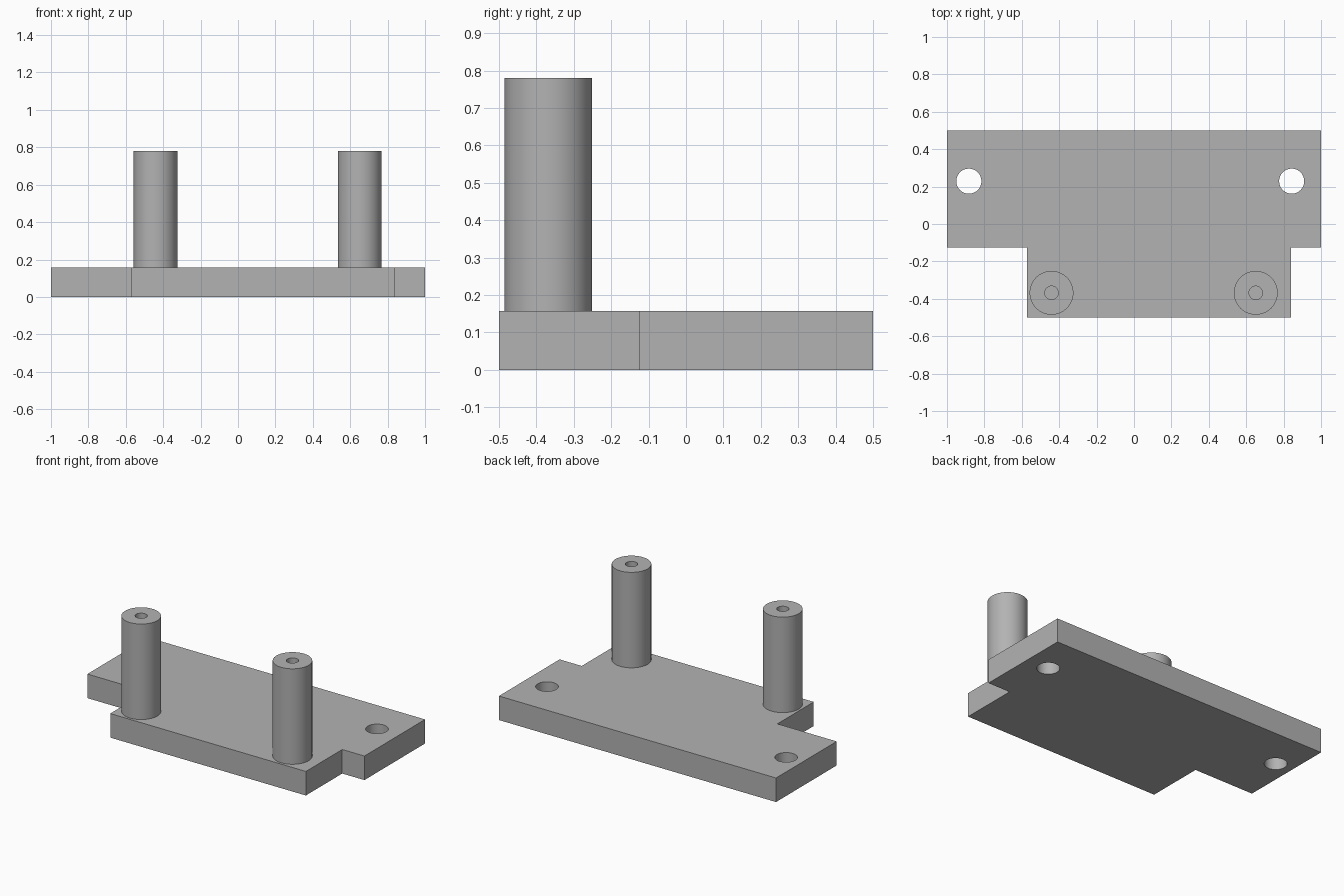
import bpy
import bmesh
from math import radians

cube = bpy.data.objects.get("Cube")
if cube:
    bpy.data.objects.remove(cube, do_unlink=True)

PLATE_TOP = 0.157
POST_TOP = 0.78
POST_RADIUS = 0.117
BORE_RADIUS = 0.036
HOLE_RADIUS = 0.067

grey = bpy.data.materials.new("plain grey")
grey.use_nodes = True
grey.diffuse_color = (0.45, 0.45, 0.45, 1)
grey.node_tree.nodes["Principled BSDF"].inputs["Base Color"].default_value = grey.diffuse_color


def cylinder(name, x, y, radius, bottom, top):
    bpy.ops.mesh.primitive_cylinder_add(
        vertices=64, radius=radius, depth=top - bottom,
        location=(x, y, (bottom + top) / 2))
    obj = bpy.context.object
    obj.name = name
    obj.data.materials.append(grey)
    return obj


def drill(target, x, y, radius, bottom, top):
    """Cut a round hole and remove the cutter afterwards."""
    cutter = cylinder("hole_cutter", x, y, radius, bottom, top)
    cutter.hide_render = True
    mod = target.modifiers.new("hole", 'BOOLEAN')
    mod.operation = 'DIFFERENCE'
    mod.solver = 'EXACT'
    mod.object = cutter
    bpy.context.view_layer.objects.active = target
    bpy.ops.object.modifier_apply(modifier=mod.name)
    bpy.data.objects.remove(cutter, do_unlink=True)


def smooth(obj):
    bpy.ops.object.select_all(action='DESELECT')
    obj.select_set(True)
    bpy.context.view_layer.objects.active = obj
    bpy.ops.object.shade_smooth_by_angle(angle=radians(30))


# Base plate: wide back bar with an off-centre tongue towards the front
outline = [(-1, 0.5), (-1, -0.125), (-0.572, -0.125), (-0.572, -0.5),
           (0.84, -0.5), (0.84, -0.125), (1, -0.125), (1, 0.5)]
bm = bmesh.new()
face = bm.faces.new([bm.verts.new((x, y, 0)) for x, y in outline])
walls = bmesh.ops.extrude_face_region(bm, geom=[face])["geom"]
bmesh.ops.translate(bm, vec=(0, 0, PLATE_TOP),
                    verts=[v for v in walls if isinstance(v, bmesh.types.BMVert)])
bmesh.ops.recalc_face_normals(bm, faces=bm.faces)
mesh = bpy.data.meshes.new("base_plate")
bm.to_mesh(mesh)
bm.free()
mesh.materials.append(grey)
plate = bpy.data.objects.new("base_plate", mesh)
bpy.context.collection.objects.link(plate)

# Two mounting holes through the plate
for x in (-0.883, 0.843):
    drill(plate, x, 0.229, HOLE_RADIUS, -0.1, PLATE_TOP + 0.1)
smooth(plate)

# Two upright posts, each with a blind bore from the top
for name, x in (("right_post", -0.441), ("left_post", 0.651)):
    post = cylinder(name, x, -0.368, POST_RADIUS, PLATE_TOP, POST_TOP)
    drill(post, x, -0.368, BORE_RADIUS, PLATE_TOP + 0.02, POST_TOP + 0.1)
    smooth(post)
